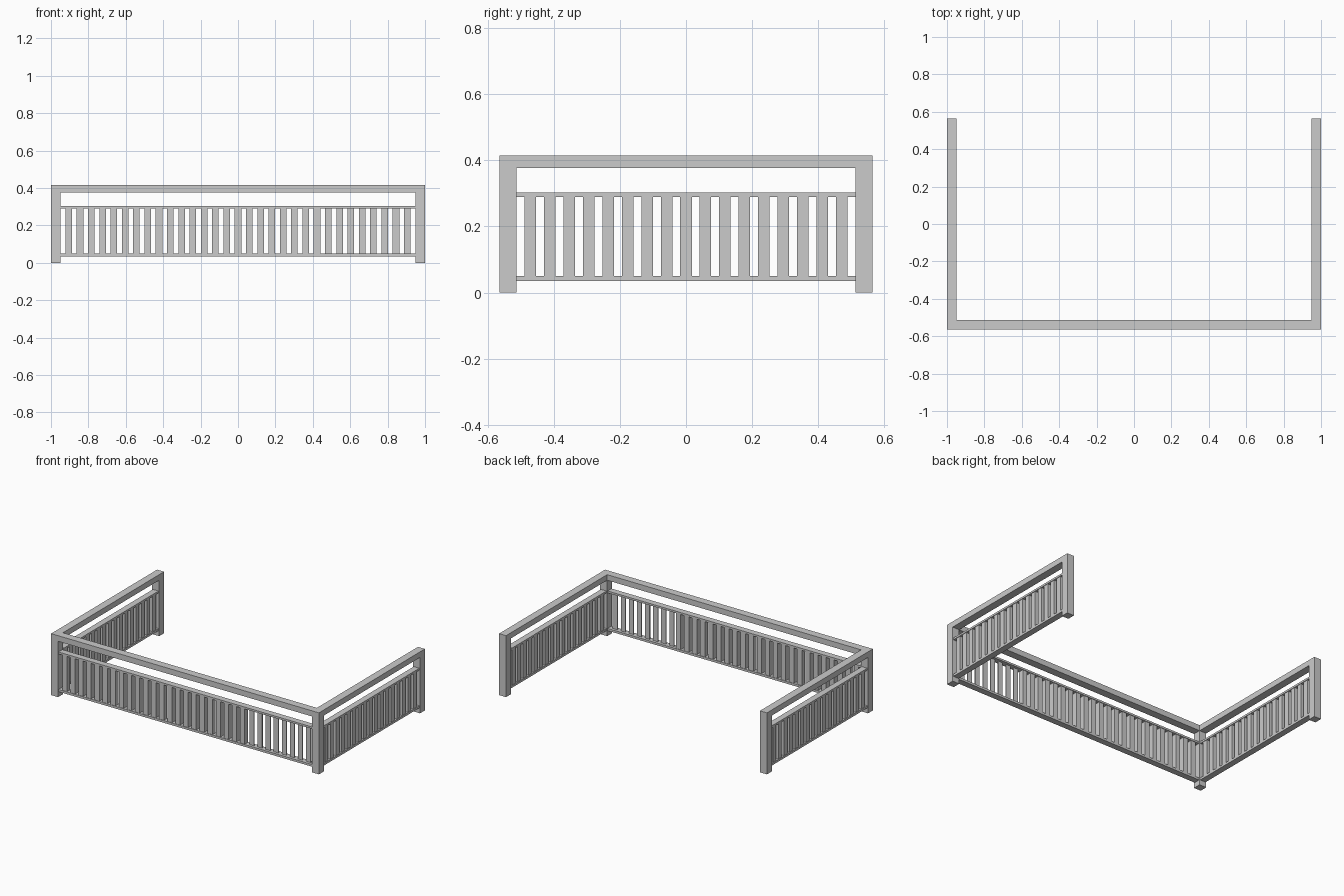
import bpy

if "Cube" in bpy.data.objects:
    bpy.data.objects.remove(bpy.data.objects["Cube"])

X, Y, W = 1.0, 0.565, 0.052          # outer half sizes, post width
TOP, TOP_LOW = 0.415, 0.377          # top rail heights
MID = (0.29, 0.303)                  # middle rail
LOW = (0.035, 0.05)                  # bottom rail
RAIL_W, BAR = 0.042, 0.035           # slim rail width, baluster width
CX, CY = X - W / 2, -Y + W / 2       # rail centre lines


def box_faces(verts, faces, lo, hi):
    b = len(verts)
    verts += [(x, y, z) for z in (lo[2], hi[2])
              for x, y in ((lo[0], lo[1]), (hi[0], lo[1]), (hi[0], hi[1]), (lo[0], hi[1]))]
    faces += [tuple(b + i for i in f) for f in
              ((3, 2, 1, 0), (4, 5, 6, 7), (0, 1, 5, 4), (1, 2, 6, 5), (2, 3, 7, 6), (3, 0, 4, 7))]


def boxes(name, spans):
    verts, faces = [], []
    for lo, hi in spans:
        box_faces(verts, faces, lo, hi)
    mesh = bpy.data.meshes.new(name)
    mesh.from_pydata(verts, [], faces)
    obj = bpy.data.objects.new(name, mesh)
    bpy.context.collection.objects.link(obj)
    return obj


def centres(half, count):
    # evenly spaced bars with equal gaps between the posts
    gap = (2 * half - count * BAR) / (count + 1)
    return [-half + gap + BAR / 2 + i * (gap + BAR) for i in range(count)]


# Corner and end posts
for sx, side in ((-1, "left"), (1, "right")):
    for sy, end in ((-1, "front"), (1, "back")):
        x, y = sx * CX, -sy * CY
        boxes(f"{end}_{side}_post", [((x - W/2, y - W/2, 0), (x + W/2, y + W/2, TOP_LOW))])

# Top handrails
boxes("front_handrail", [((-X, -Y, TOP_LOW), (X, -Y + W, TOP))])
for sx, side in ((-1, "left"), (1, "right")):
    x = sx * CX
    boxes(f"{side}_handrail", [((x - W/2, -Y + W, TOP_LOW), (x + W/2, Y, TOP))])

# Slim middle and bottom rails
r, ix, iy = RAIL_W / 2, X - W, Y - W
for level, (z0, z1) in (("middle", MID), ("bottom", LOW)):
    boxes(f"front_{level}_rail", [((-ix, CY - r, z0), (ix, CY + r, z1))])
    for sx, side in ((-1, "left"), (1, "right")):
        x = sx * CX
        boxes(f"{side}_{level}_rail", [((x - r, -iy, z0), (x + r, iy, z1))])

# Front balusters: the eight at the right end are thin slats
z0, z1, h = LOW[1], MID[0], BAR / 2
spans = []
for i, x in enumerate(centres(ix, 31)):
    d = h if i < 23 else 0.003
    spans.append(((x - h, CY - d, z0), (x + h, CY + d, z1)))
boxes("front_balusters", spans)

# Side balusters
for sx, side in ((-1, "left"), (1, "right")):
    x = sx * CX
    boxes(f"{side}_balusters", [((x - h, y - h, z0), (x + h, y + h, z1)) for y in centres(iy, 17)])
